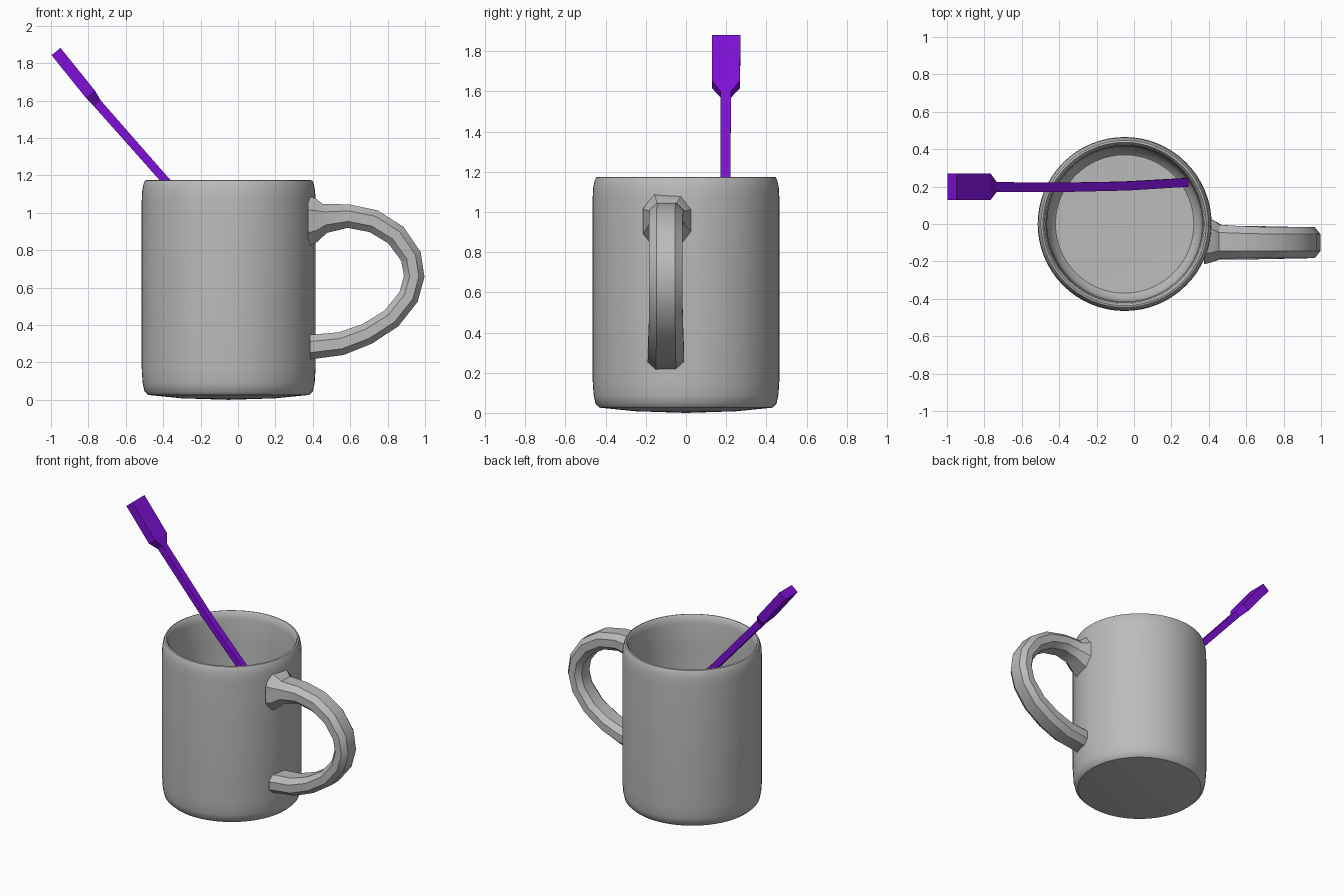
import bpy, bmesh, math
from mathutils import Vector

if "Cube" in bpy.data.objects:
    bpy.data.objects.remove(bpy.data.objects["Cube"])


def material(name, rgb):
    m = bpy.data.materials.new(name)
    m.diffuse_color = (*rgb, 1)
    m.use_nodes = True
    m.node_tree.nodes["Principled BSDF"].inputs["Base Color"].default_value = m.diffuse_color
    return m


grey = material("grey ceramic", (0.5, 0.5, 0.5))
purple = material("purple plastic", (0.21, 0.005, 0.68))


def make_object(name, bm, mat, smooth_angle=None):
    bmesh.ops.remove_doubles(bm, verts=bm.verts, dist=1e-5)
    bmesh.ops.recalc_face_normals(bm, faces=bm.faces)
    mesh = bpy.data.meshes.new(name)
    bm.to_mesh(mesh)
    bm.free()
    mesh.materials.append(mat)
    ob = bpy.data.objects.new(name, mesh)
    bpy.context.collection.objects.link(ob)
    if smooth_angle:
        bpy.ops.object.select_all(action='DESELECT')
        ob.select_set(True)
        bpy.context.view_layer.objects.active = ob
        bpy.ops.object.shade_smooth_by_angle(angle=math.radians(smooth_angle))
    return ob


def sweep(name, stations, section, mat, smooth_angle=None):
    """Sweep a unit section along xz stations (x, y, z, half width y, half thickness)."""
    bm = bmesh.new()
    pts = [Vector(s[:3]) for s in stations]
    rings = []
    for i, (x, y, z, w, t) in enumerate(stations):
        d = pts[min(i + 1, len(pts) - 1)] - pts[max(i - 1, 0)]
        d.y = 0
        if name == "handle" and i in (0, 1, len(pts) - 1):
            d = Vector((1 if i < 2 else -1, 0, 0))   # ends sit square to the wall
        d.normalize()
        n = Vector((-d.z, 0, d.x))
        rings.append([bm.verts.new(pts[i] + n * (b * t) + Vector((0, a * w, 0)))
                      for a, b in section])
    k = len(section)
    for r0, r1 in zip(rings, rings[1:]):
        for j in range(k):
            bm.faces.new((r0[j], r0[(j + 1) % k], r1[(j + 1) % k], r1[j]))
    bm.faces.new(rings[0])
    bm.faces.new(rings[-1])
    return make_object(name, bm, mat, smooth_angle)


# Mug body: lathed outer wall, rounded rim, inner wall and floor
profile = [(0, 0.0), (0.25, 0.008), (0.43, 0.026), (0.45, 0.045), (0.46, 0.09),
           (0.465, 0.17), (0.465, 1.06), (0.462, 1.12), (0.455, 1.155),
           (0.447, 1.172), (0.437, 1.175), (0.428, 1.165), (0.42, 1.12),
           (0.415, 0.95), (0.413, 0.2), (0.40, 0.13), (0.37, 0.1), (0, 0.09)]
bm = bmesh.new()
vs = [bm.verts.new((r, 0, z)) for r, z in profile]
es = [bm.edges.new(p) for p in zip(vs, vs[1:])]
bmesh.ops.spin(bm, geom=vs + es, cent=(0, 0, 0), axis=(0, 0, 1),
               angle=2 * math.pi, steps=64, use_merge=True)
bmesh.ops.translate(bm, verts=bm.verts, vec=(-0.05, 0, 0))
make_object("mug_body", bm, grey, 35)

# Handle: faceted loop, flared where it joins at the top
oval = [(1, 0.45), (0.55, 1), (-0.55, 1), (-1, 0.45),
        (-1, -0.45), (-0.55, -1), (0.55, -1), (1, -0.45)]
handle = [(0.375, -0.09, 0.955, 0.125, 0.135), (0.415, -0.09, 0.957, 0.115, 0.12),
          (0.465, -0.095, 0.97, 0.09, 0.078), (0.59, -0.097, 0.982, 0.085, 0.063),
          (0.725, -0.1, 0.955, 0.083, 0.062), (0.845, -0.1, 0.88, 0.083, 0.06),
          (0.925, -0.1, 0.765, 0.083, 0.057), (0.942, -0.1, 0.66, 0.083, 0.055),
          (0.912, -0.1, 0.55, 0.083, 0.055), (0.82, -0.1, 0.435, 0.085, 0.056),
          (0.69, -0.1, 0.352, 0.088, 0.058), (0.55, -0.1, 0.3, 0.09, 0.062),
          (0.385, -0.1, 0.282, 0.091, 0.066)]
sweep("handle", handle, oval, grey, 32)

# Stirrer: thin, slightly bent square rod with a flared paddle on top
square = [(1, 1), (-1, 1), (-1, -1), (1, -1)]
stirrer = [(0.275, 0.222, 0.47, 0.023, 0.022), (-0.05, 0.203, 0.812, 0.024, 0.022),
           (-0.395, 0.196, 1.18, 0.025, 0.022), (-0.752, 0.198, 1.585, 0.026, 0.024),
           (-0.79, 0.199, 1.635, 0.07, 0.031), (-0.973, 0.2, 1.862, 0.071, 0.031)]
sweep("stirrer", stirrer, square, purple)
